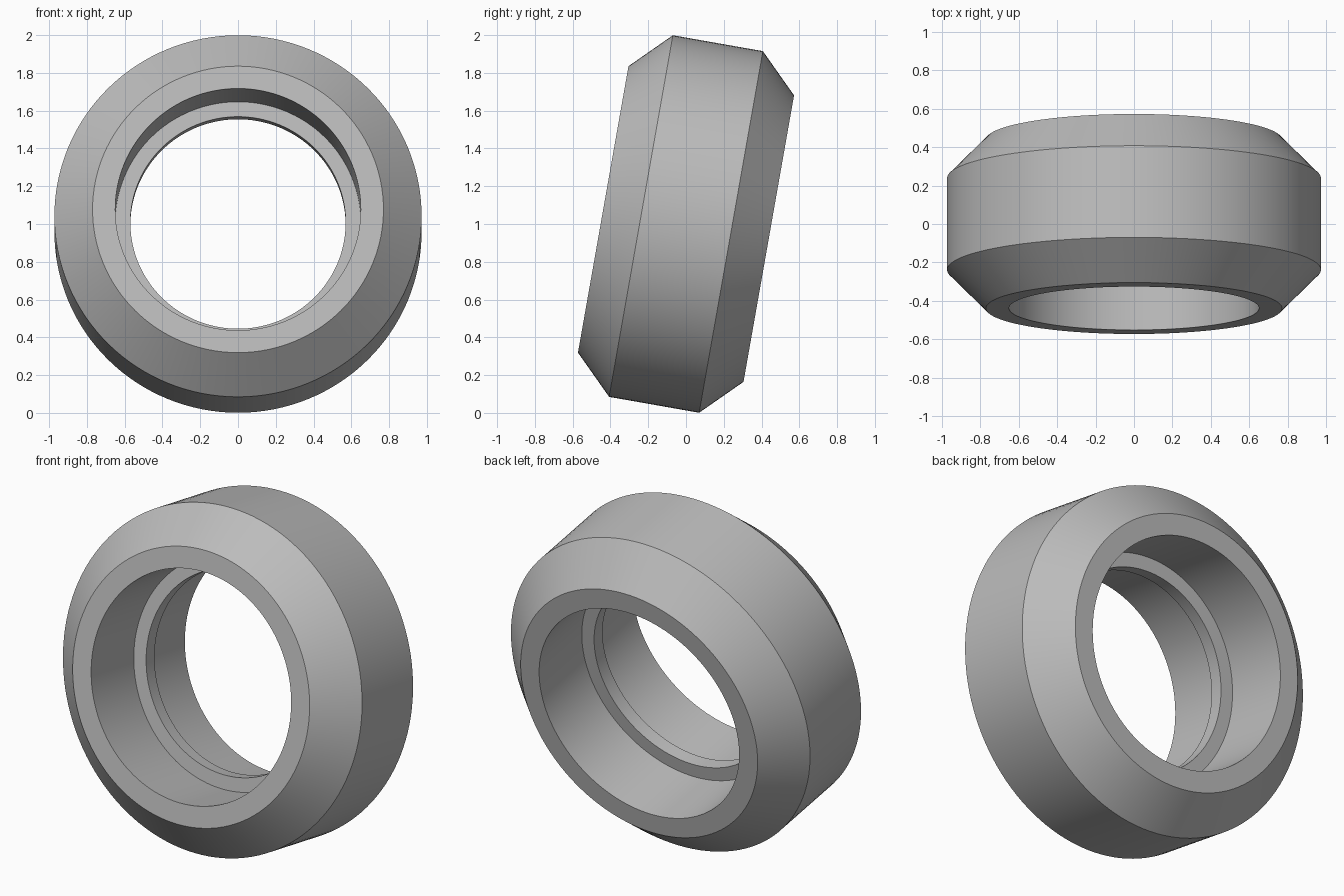
import bpy, bmesh
from math import radians
from mathutils import Matrix, Vector

cube = bpy.data.objects.get("Cube")
if cube:
    bpy.data.objects.remove(cube, do_unlink=True)

SEGMENTS = 128
TILT = radians(-10)

# Single grey material
grey = bpy.data.materials.new("plain_grey")
grey.use_nodes = True
colour = (0.5, 0.5, 0.5, 1)
grey.diffuse_color = colour
grey.node_tree.nodes["Principled BSDF"].inputs["Base Color"].default_value = colour

# Half cross-section as (radius, distance along axis): lip, bore, rim, bevel, tread
half = [(0.57, 0.04), (0.65, 0.04), (0.65, 0.445), (0.77, 0.445), (0.972, 0.242)]
profile = half + [(r, -d) for r, d in reversed(half)]

# Revolve the closed profile around the y axis
bm = bmesh.new()
rings = []
for s in range(SEGMENTS):
    turn = Matrix.Rotation(radians(360) * s / SEGMENTS, 3, "Y")
    rings.append([bm.verts.new(turn @ Vector((r, d, 0))) for r, d in profile])
n = len(profile)
for s in range(SEGMENTS):
    a, b = rings[s], rings[(s + 1) % SEGMENTS]
    for i in range(n):
        j = (i + 1) % n
        bm.faces.new((a[i], a[j], b[j], b[i]))
bmesh.ops.recalc_face_normals(bm, faces=bm.faces)

# Lean the ring back and stand it on the ground
bm.transform(Matrix.Translation((0, 0, 1)) @ Matrix.Rotation(TILT, 4, "X"))
mesh = bpy.data.meshes.new("wheel_ring")
bm.to_mesh(mesh)
bm.free()
mesh.materials.append(grey)
ring = bpy.data.objects.new("wheel_ring", mesh)
bpy.context.collection.objects.link(ring)

# Smooth round surfaces, crisp rims
bpy.ops.object.select_all(action="DESELECT")
ring.select_set(True)
bpy.context.view_layer.objects.active = ring
bpy.ops.object.shade_smooth_by_angle(angle=radians(30))
